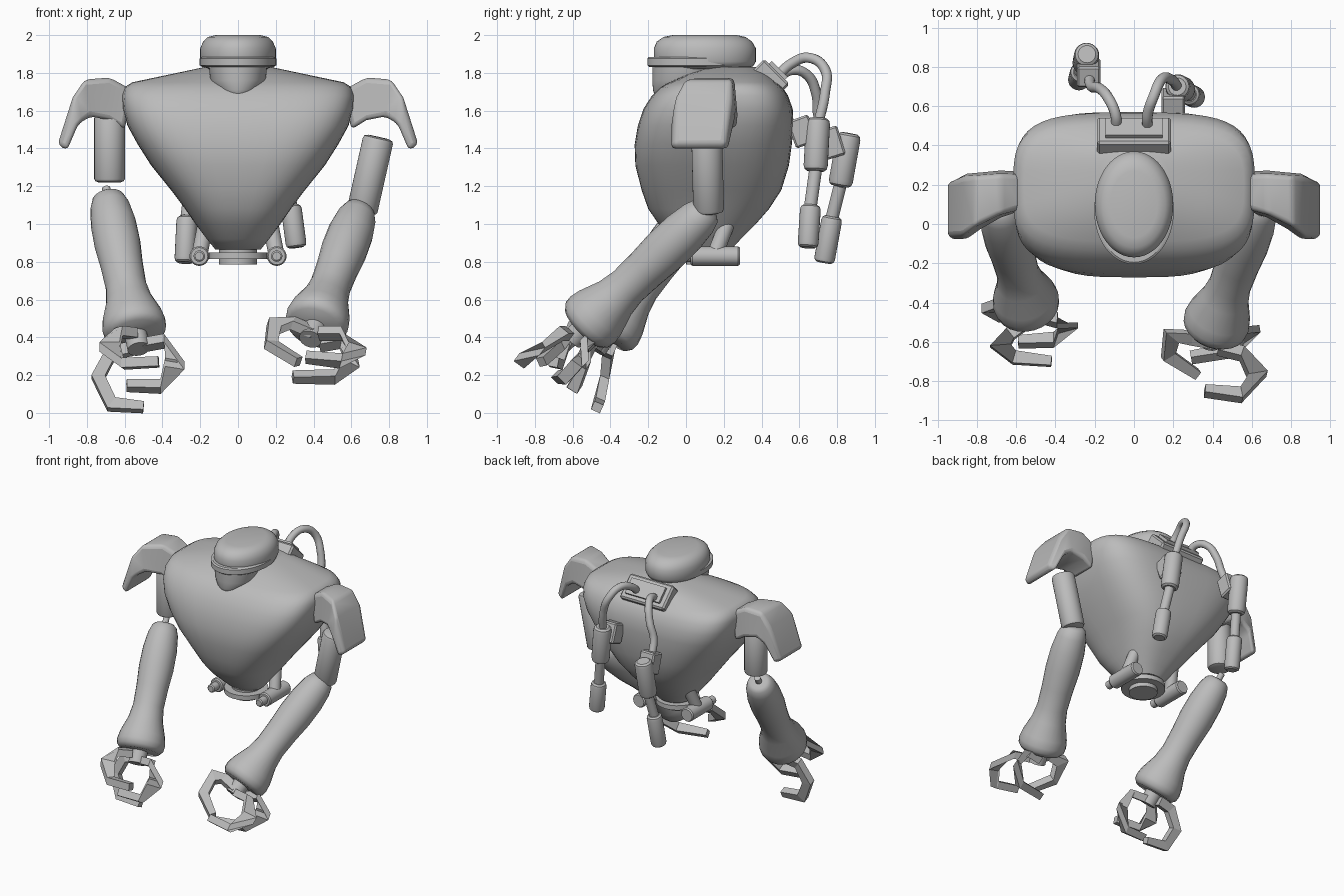
import bpy, bmesh, math
from mathutils import Vector

if "Cube" in bpy.data.objects:
    bpy.data.objects.remove(bpy.data.objects["Cube"])

grey = bpy.data.materials.new("grey metal")
grey.diffuse_color = (0.5, 0.5, 0.5, 1)
grey.use_nodes = True
grey.node_tree.nodes["Principled BSDF"].inputs["Base Color"].default_value = grey.diffuse_color


def finish(name, bm, smooth=35, bevel=0, segments=3):
    bmesh.ops.recalc_face_normals(bm, faces=bm.faces)
    me = bpy.data.meshes.new(name)
    bm.to_mesh(me)
    bm.free()
    me.materials.append(grey)
    ob = bpy.data.objects.new(name, me)
    bpy.context.collection.objects.link(ob)
    if bevel:
        m = ob.modifiers.new("bevel", 'BEVEL')
        m.width, m.segments = bevel, segments
    if smooth:
        bpy.ops.object.select_all(action='DESELECT')
        ob.select_set(True)
        bpy.context.view_layer.objects.active = ob
        bpy.ops.object.shade_smooth_by_angle(angle=math.radians(smooth))
    return ob


def loft(name, rings, **kw):
    """Skin a list of equal-length closed rings and cap both ends."""
    bm = bmesh.new()
    rows = [[bm.verts.new(p) for p in r] for r in rings]
    n = len(rows[0])
    for a, b in zip(rows, rows[1:]):
        for i in range(n):
            bm.faces.new((a[i], a[(i + 1) % n], b[(i + 1) % n], b[i]))
    bm.faces.new(rows[0])
    bm.faces.new(rows[-1])
    return finish(name, bm, **kw)


def oval_loft(name, rows, n=48, **kw):
    """Rows of z, half width, front y, back y, squareness."""
    rings = []
    for z, hx, yf, yb, e in rows:
        ring = []
        for i in range(n):
            t = 2 * math.pi * i / n
            c, s = math.cos(t), math.sin(t)
            ring.append((hx * math.copysign(abs(c) ** (2 / e), c),
                         (yf + yb) / 2 + (yb - yf) / 2 * math.copysign(abs(s) ** (2 / e), s), z))
        rings.append(ring)
    return loft(name, rings, **kw)


def lathe(name, a, b, profile, n=24, **kw):
    """Turned part from a to b; profile of (fraction, radius)."""
    a, b = Vector(a), Vector(b)
    q = (b - a).to_track_quat('Z', 'Y')
    rings = [[a.lerp(b, t) + q @ Vector((r * math.cos(2 * math.pi * i / n),
                                         r * math.sin(2 * math.pi * i / n), 0))
              for i in range(n)] for t, r in profile]
    return loft(name, rings, **kw)


def rod(name, a, b, r, edge=0.0):
    f = edge / (Vector(b) - Vector(a)).length
    prof = [(0, r), (1, r)] if not edge else [
        (0, r * .7), (f * .35, r * .92), (f, r), (1 - f, r), (1 - f * .35, r * .92), (1, r * .7)]
    return lathe(name, a, b, prof)


def box(name, loc, size, tilt=0.0, bevel=0.0):
    bm = bmesh.new()
    bmesh.ops.create_cube(bm, size=1)
    bmesh.ops.scale(bm, vec=size, verts=bm.verts)
    ob = finish(name, bm, smooth=0, bevel=bevel, segments=1)
    ob.location, ob.rotation_euler.x = loc, tilt
    return ob


def hose(name, pts, r):
    cu = bpy.data.curves.new(name, 'CURVE')
    cu.dimensions, cu.bevel_depth, cu.bevel_resolution, cu.use_fill_caps = '3D', r, 4, True
    sp = cu.splines.new('BEZIER')
    sp.bezier_points.add(len(pts) - 1)
    for p, co in zip(sp.bezier_points, pts):
        p.co = co
        p.handle_left_type = p.handle_right_type = 'AUTO'
    cu.materials.append(grey)
    bpy.context.collection.objects.link(bpy.data.objects.new(name, cu))


def finger(name, pts, w=0.032, d=0.026):
    """Flat bent claw: square section swept along a path."""
    pts = [Vector(p) for p in pts]
    nrm = (pts[1] - pts[0]).cross(pts[-1] - pts[-2]).normalized()
    rings = []
    for i, p in enumerate(pts):
        d0 = (p - pts[i - 1]).normalized() if i else (pts[1] - p).normalized()
        d1 = (pts[i + 1] - p).normalized() if i < len(pts) - 1 else d0
        side = nrm.cross(d0 + d1).normalized()
        k = w / max(0.6, side.dot(nrm.cross(d0).normalized()))
        if i == len(pts) - 1:
            k *= 0.75
        rings.append([p + side * k + nrm * d, p - side * k + nrm * d,
                      p - side * k - nrm * d, p + side * k - nrm * d])
    return loft(name, rings, smooth=0)


# torso
oval_loft("torso", [
    (0.865, .12, 0.0, .24, 2.2), (0.92, .165, -.06, .29, 2.4), (1.0, .225, -.145, .37, 2.6),
    (1.08, .28, -.20, .44, 2.8), (1.18, .355, -.235, .505, 3), (1.31, .46, -.268, .545, 3.2),
    (1.42, .53, -.272, .56, 3.4), (1.52, .585, -.255, .57, 3.6), (1.61, .61, -.225, .565, 3.8),
    (1.68, .615, -.18, .54, 3.8), (1.725, .60, -.135, .51, 3.6), (1.75, .56, -.09, .475, 3.4),
    (1.79, .37, .0, .43, 2.8), (1.83, .18, .12, .37, 2.4)], smooth=45)

# head, brim and face
oval_loft("head", [(1.82, .15, -.09, .30, 2), (1.835, .19, -.155, .355, 2), (1.86, .2, -.17, .37, 2),
                   (1.93, .2, -.17, .37, 2), (1.965, .185, -.155, .35, 2),
                   (1.99, .16, -.12, .315, 2), (2.0, .12, -.07, .27, 2)], smooth=50)
oval_loft("head_brim", [(1.832, .19, -.195, .33, 2), (1.84, .203, -.205, .34, 2),
                        (1.877, .203, -.205, .34, 2), (1.885, .19, -.195, .33, 2)])
oval_loft("face", [(1.665, .04, -.15, .1, 2), (1.68, .085, -.165, .12, 2), (1.71, .122, -.175, .14, 2),
                   (1.76, .147, -.178, .15, 2), (1.85, .155, -.178, .15, 2)])

# waist and hip tubes
rod("waist_post", (0, .1, .785), (0, .1, .9), .1)
rod("waist_disc", (0, .1, .815), (0, .1, .85), .155)
for s, side in ((-1, "left"), (1, "right")):
    lathe("hip_tube_" + side, (s * .205, -.04, .83), (s * .205, .285, .83),
          [(0, .022), (.02, .03), (.2, .03), (.2, .045), (.23, .052), (.97, .052), (1, .045)])
    rod("hip_strut_" + side, (s * .205, .15, .83), (s * .16, .24, 1.06), .042)

    # shoulder pads: cantilever turning down into a flap
    secs = [(.56, 1.71, .60, 1.50, .06, .27), (.68, 1.775, .68, 1.55, .03, .275),
            (.81, 1.765, .78, 1.57, -.03, .265), (.875, 1.67, .845, 1.53, -.08, .26),
            (.955, 1.42, .905, 1.39, -.085, .225)]
    loft("shoulder_pad_" + side,
         [[(s * xt, y0 + .02, zt), (s * xt, y1 - .02, zt), (s * xb, y1, zb), (s * xb, y0, zb)]
          for xt, zt, xb, zb, y0, y1 in secs], smooth=60, bevel=.025)

# arms: (upper start, upper end, forearm start, wrist)
arms = {"left": ((-.68, .12, 1.58), (-.68, .12, 1.22), (-.69, .1, 1.15), (-.54, -.43, .41)),
        "right": ((.745, .11, 1.46), (.655, .12, 1.06), (.645, .12, 1.08), (.405, -.54, .45))}
for side, (a, b, c, d) in arms.items():
    rod("upper_arm_" + side, a, b, .082, .02)
    lathe("forearm_" + side, c, d,
          [(0, .06), (.02, .085), (.08, .105), (.2, .12), (.35, .122), (.5, .112), (.65, .108), (.75, .122),
           (.87, .16), (.93, .17), (.97, .165), (1, .14)], smooth=50)
    e = Vector(d) + (Vector(d) - Vector(c)).normalized() * .09
    rod("palm_" + side, d, e, .06)
    u = Vector(c) + (Vector(c) - Vector(d)).normalized() * .05
    rod("elbow_pin_" + side, c, u, .022)

# claw fingers
claws = {
    "left": [[(-.55, -.5, .42), (-.63, -.56, .43), (-.68, -.62, .35), (-.61, -.68, .26), (-.42, -.70, .27)],
             [(-.5, -.46, .36), (-.39, -.49, .38), (-.335, -.53, .26), (-.41, -.59, .14), (-.59, -.60, .145)],
             [(-.56, -.4, .34), (-.67, -.41, .32), (-.74, -.43, .19), (-.67, -.465, .045), (-.5, -.47, .03)]],
    "right": [[(.4, -.6, .43), (.29, -.58, .475), (.19, -.57, .46), (.175, -.67, .36), (.32, -.765, .27)],
              [(.43, -.63, .42), (.55, -.66, .42), (.63, -.77, .34), (.545, -.87, .275), (.36, -.85, .295)],
              [(.43, -.52, .36), (.54, -.52, .38), (.6, -.56, .28), (.51, -.64, .19), (.29, -.68, .19)]]}
for side, fingers in claws.items():
    for i, pts in enumerate(fingers):
        finger(f"finger_{side}_{i + 1}", pts)

# back plate with a raised rim, hoses and hanging cylinders
box("back_plate", (0, .45, 1.775), (.375, .19, .09), -.78, .012)
box("back_plate_top", (0, .475, 1.80), (.29, .12, .06), -.78)
hose("hose_right", [(.07, .48, 1.78), (.07, .56, 1.85), (.10, .65, 1.88), (.14, .735, 1.82),
                    (.19, .735, 1.69), (.22, .70, 1.53)], .027)
hose("hose_left", [(-.09, .48, 1.77), (-.095, .56, 1.815), (-.13, .64, 1.79), (-.175, .69, 1.69),
                   (-.215, .70, 1.58), (-.23, .75, 1.46)], .027)
box("hose_block_right", (.2, .615, 1.49), (.12, .12, .15), .35, .01)
box("hose_block_left", (-.23, .77, 1.43), (.12, .11, .16), .3, .01)
hangers = {"right": ((.22, .70, 1.56), (.25, .685, 1.28), (.28, .66, 1.10), (.31, .645, .875)),
           "left": ((-.24, .865, 1.48), (-.25, .815, 1.2), (-.27, .775, 1.04), (-.282, .73, .795))}
for side, (a, b, c, d) in hangers.items():
    rod("hanging_cylinder_upper_" + side, a, b, .064, .03)
    rod("hanging_rod_" + side, b, c, .034)
    rod("hanging_cylinder_lower_" + side, c, d, .055, .025)
